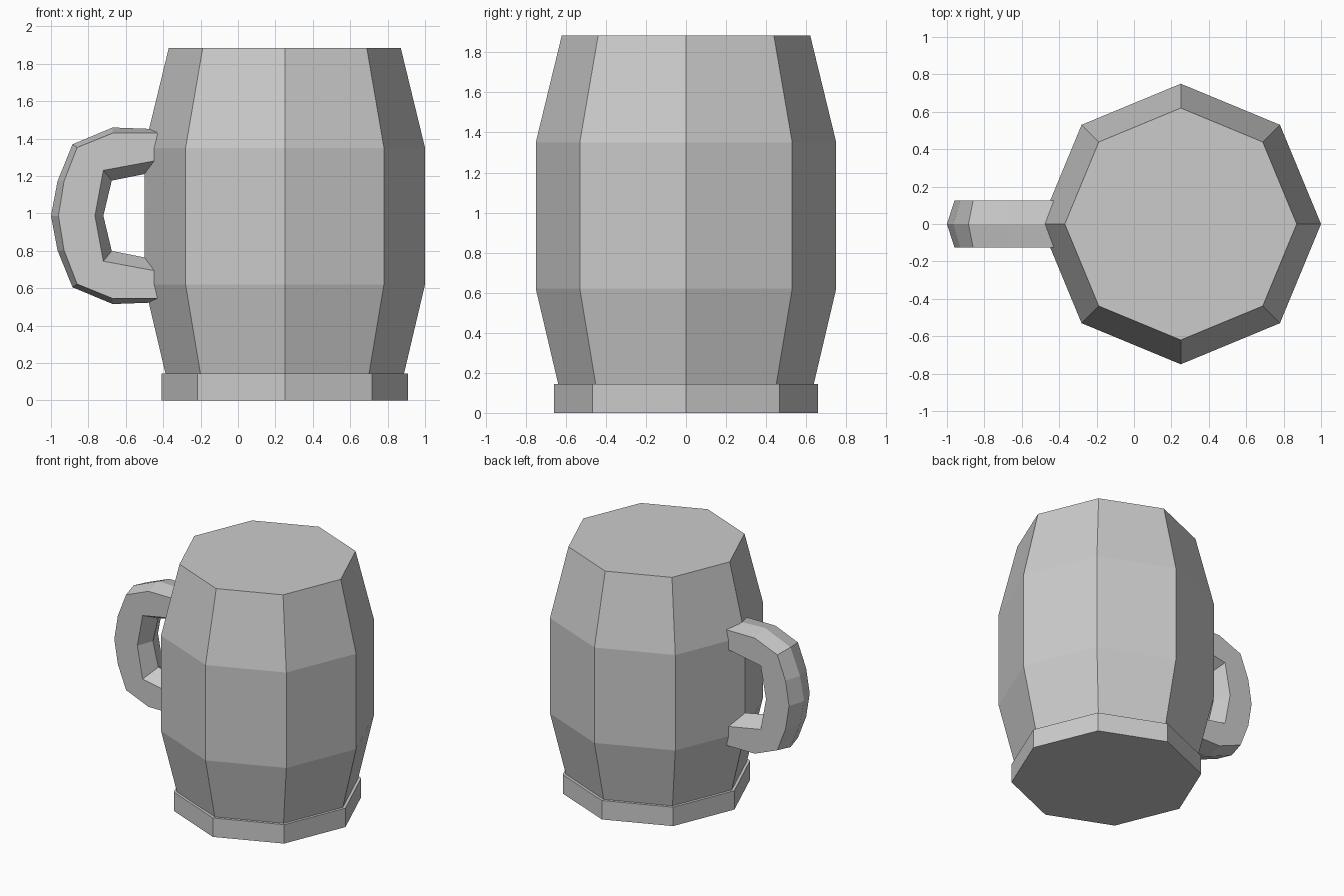
import bpy, bmesh
from math import cos, sin, pi

if "Cube" in bpy.data.objects:
    bpy.data.objects.remove(bpy.data.objects["Cube"])

CX = 0.25      # centre of the barrel
MID = 0.987    # height of the handle's mirror line


def finish(name, bm):
    bmesh.ops.recalc_face_normals(bm, faces=bm.faces[:])
    mesh = bpy.data.meshes.new(name)
    bm.to_mesh(mesh)
    bm.free()
    obj = bpy.data.objects.new(name, mesh)
    bpy.context.collection.objects.link(obj)
    return obj


def bridge(bm, a, b):
    n = len(a)
    for i in range(n):
        j = (i + 1) % n
        bm.faces.new((a[i], a[j], b[j], b[i]))


def octagon_stack(name, profile):
    """Closed eight-sided solid from (radius, height) pairs."""
    bm = bmesh.new()
    rings = [[bm.verts.new((CX + r * cos(i * pi / 4), r * sin(i * pi / 4), z))
              for i in range(8)] for r, z in profile]
    for a, b in zip(rings, rings[1:]):
        bridge(bm, a, b)
    bm.faces.new(rings[0])
    bm.faces.new(rings[-1])
    return finish(name, bm)


def handle_loop(outer, inner):
    """C-shaped outline: upper half of each edge, mirrored about MID."""
    def full(half):
        return [(x, MID + d) for x, d in half] + \
               [(x, MID - d) for x, d in half[-2::-1]]
    return full(outer) + full(inner)[::-1]


# Barrel and foot
octagon_stack("barrel", [(0.637, 0.14), (0.75, 0.62), (0.75, 1.35), (0.62, 1.885)])
octagon_stack("foot", [(0.66, 0.0), (0.66, 0.145)])

# Handle: flat sides with a raised ridge along its centre, ends sunk in the barrel
side = handle_loop(
    [(-0.40, 0.442), (-0.67, 0.442), (-0.86, 0.365), (-0.93, 0.185), (-0.96, 0)],
    [(-0.40, 0.302), (-0.72, 0.243), (-0.765, 0)])
ridge = handle_loop(
    [(-0.40, 0.462), (-0.67, 0.472), (-0.885, 0.382), (-0.965, 0.185), (-1.0, 0)],
    [(-0.40, 0.243), (-0.675, 0.188), (-0.72, 0)])
bm = bmesh.new()
loops = [[bm.verts.new((x, y, z)) for x, z in pts]
         for y, pts in ((-0.125, side), (0, ridge), (0.125, side))]
bridge(bm, loops[0], loops[1])
bridge(bm, loops[1], loops[2])
bm.faces.new(loops[0])
bm.faces.new(loops[2])
finish("handle", bm)
